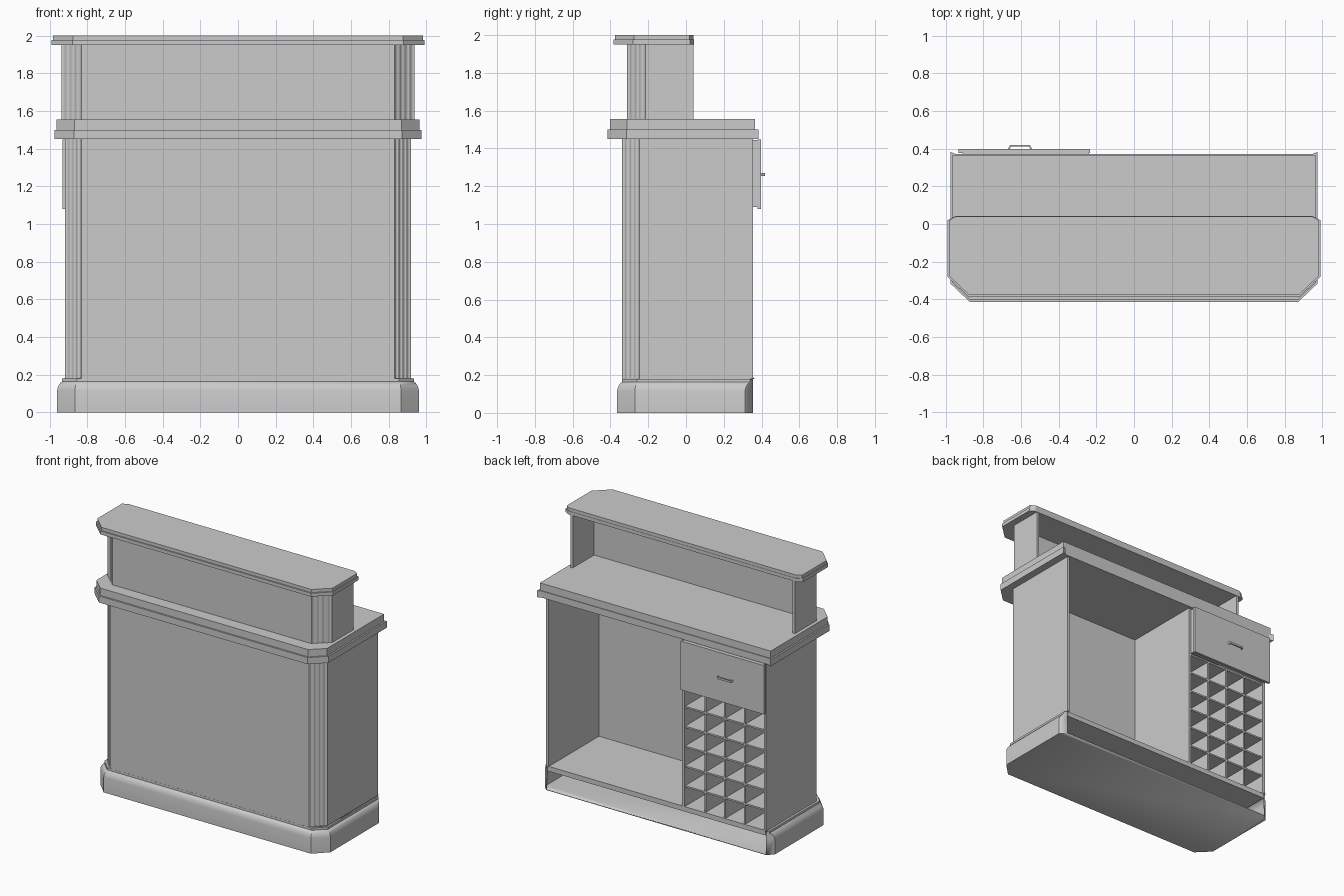
import bpy, bmesh, math

if "Cube" in bpy.data.objects:
    bpy.data.objects.remove(bpy.data.objects["Cube"])

def make(name, verts, faces):
    me = bpy.data.meshes.new(name)
    me.from_pydata(verts, [], faces)
    ob = bpy.data.objects.new(name, me)
    bpy.context.collection.objects.link(ob)
    return ob

def prism(name, pts, z0, z1):
    """Extrude a counter-clockwise plan outline from z0 to z1."""
    n = len(pts)
    verts = [(x, y, z) for z in (z0, z1) for x, y in pts]
    faces = [tuple(range(n))[::-1], tuple(range(n, 2 * n))]
    faces += [(i, (i + 1) % n, n + (i + 1) % n, n + i) for i in range(n)]
    return make(name, verts, faces)

def box(name, x0, x1, y0, y1, z0, z1):
    return prism(name, [(x0, y0), (x1, y0), (x1, y1), (x0, y1)], z0, z1)

def mirrored(right):
    """Right half, front to back -> whole outline from left back to right back."""
    return [(-x, y) for x, y in reversed(right)] + right

def fluted_shell(name, hx, yf, cx, cy, yb, z0, z1, wall=0.02, flutes=4, depth=0.005):
    """Front and side walls with fluted canted corners, open at the back."""
    length = math.hypot(cx, cy)
    nx, ny = -cy / length, cx / length
    right = [(hx - cx, yf)]
    for f in range(flutes):
        for s in range(5):
            t = (f + 0.15 + 0.7 * s / 4) / flutes
            d = depth * math.sin(math.pi * s / 4)
            right.append((hx - cx + cx * t + nx * d, yf + cy * t + ny * d))
    right += [(hx, yf + cy), (hx, yb)]
    inner = [(hx - wall, yb), (hx - wall, yf + cy), (-hx + wall, yf + cy), (-hx + wall, yb)]
    return prism(name, mirrored(right) + inner, z0, z1)

# Plinth moulding: mitred outline swept up a curved profile, slot left open at the back
profile = [(0, 0), (0, 0.115), (0.003, 0.13), (0.009, 0.145), (0.017, 0.156),
           (0.026, 0.163), (0.026, 0.18), (0.05, 0.18)]
verts, faces, n = [], [], 8
for d, z in profile:
    right = [(0.865 - 0.4 * d, -0.365 + d), (0.96 - d, -0.27 + 0.4 * d),
             (0.96 - d, 0.312 + d), (min(0.918, 0.96 - d), 0.355)]
    verts += [(x, y, z) for x, y in mirrored(right)]
for k in range(len(profile) - 1):
    a = k * n
    faces += [(a + i, a + i + 1, a + n + i + 1, a + n + i) for i in range(n - 1)]
faces.append(tuple(range(n))[::-1])
plinth = make("plinth", verts, faces)
mod = plinth.modifiers.new("thickness", "SOLIDIFY")
mod.thickness, mod.offset = 0.01, -1
bpy.context.view_layer.objects.active = plinth
plinth.select_set(True)
bpy.ops.object.shade_smooth_by_angle(angle=math.radians(30))

# Cabinet body, floor and divider
fluted_shell("cabinet_body", 0.918, -0.338, 0.088, 0.093, 0.355, 0.18, 1.45)
prism("cabinet_floor", mirrored([(0.84, -0.33), (0.91, -0.25), (0.91, 0.352)]), 0.145, 0.182)
box("divider", -0.235, -0.215, -0.245, 0.352, 0.18, 1.45)

# Bottle rack: 4 columns by 6 rows
rx0, rx1, rz0, rz1, rt = -0.898, -0.235, 0.182, 1.08, 0.006
for i in range(1, 4):
    x = rx0 + (rx1 - rx0) * i / 4
    box("rack_upright", x - rt, x + rt, -0.245, 0.345, rz0, rz1)
for j in range(1, 7):
    z = rz0 + (rz1 - rz0) * j / 6
    box("rack_shelf", rx0, rx1, -0.245, 0.345, z - rt, z + rt)

# Drawer front and handle
box("drawer_back_layer", -0.91, -0.24, 0.345, 0.378, 1.09, 1.445)
box("drawer_front", -0.93, -0.233, 0.378, 0.397, 1.08, 1.448)
prism("drawer_handle", [(-0.672, 0.395), (-0.664, 0.395), (-0.652, 0.41), (-0.558, 0.41),
                        (-0.546, 0.395), (-0.538, 0.395), (-0.552, 0.418), (-0.658, 0.418)][::1],
      1.255, 1.27)

# Two-layer counter
prism("counter_moulding", mirrored([(0.87, -0.415), (0.975, -0.315), (0.975, 0.383),
                                    (0.945, 0.371)]), 1.45, 1.5)
prism("counter_top", mirrored([(0.868, -0.403), (0.963, -0.312), (0.963, 0.366)]), 1.5, 1.555)

# Raised gantry with fluted corners, open at the back
fluted_shell("gantry_walls", 0.937, -0.312, 0.107, 0.097, 0.04, 1.555, 1.95)

# Two-layer gantry top
prism("gantry_moulding", mirrored([(0.878, -0.385), (0.99, -0.28), (0.99, 0.02),
                                   (0.95, 0.042)]), 1.95, 1.976)
prism("gantry_top", mirrored([(0.876, -0.375), (0.982, -0.275), (0.982, 0.018),
                              (0.945, 0.04)]), 1.976, 2.0)
